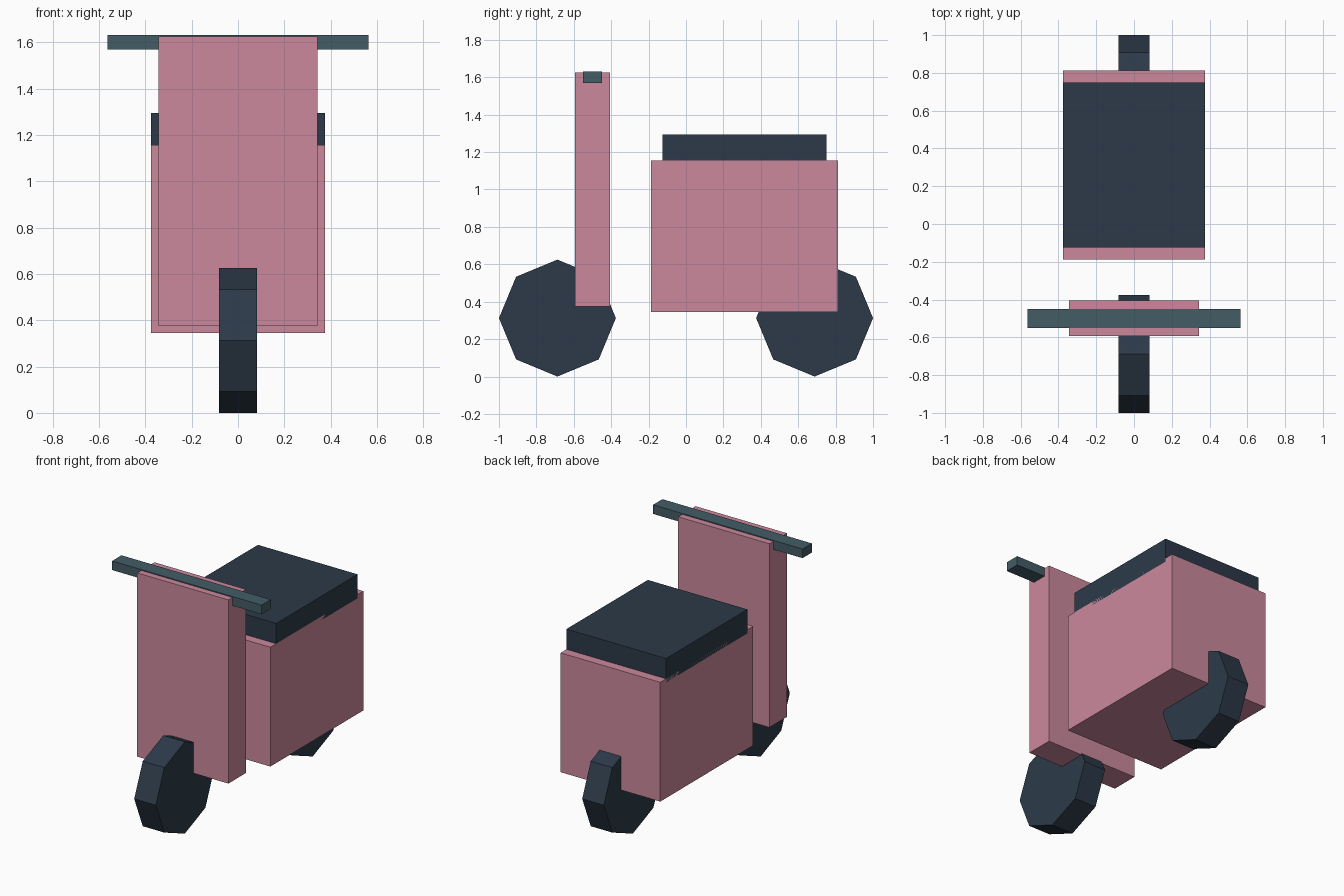
import bpy
from math import pi

if "Cube" in bpy.data.objects:
    bpy.data.objects.remove(bpy.data.objects["Cube"])


def material(name, rgb):
    m = bpy.data.materials.new(name)
    m.diffuse_color = (*rgb, 1)
    m.use_nodes = True
    m.node_tree.nodes["Principled BSDF"].inputs["Base Color"].default_value = m.diffuse_color
    return m


PINK = material("pink_paint", (0.60, 0.25, 0.34))
DARK = material("dark_rubber", (0.025, 0.042, 0.065))
TEAL = material("grey_teal", (0.056, 0.107, 0.130))


def finish(name, mat):
    ob = bpy.context.object
    ob.name = ob.data.name = name
    ob.data.materials.append(mat)
    bpy.ops.object.transform_apply(location=False, rotation=True, scale=True)
    return ob


def box(name, width, y, z, mat):
    """Box centred on x = 0, spanning the y and z ranges."""
    bpy.ops.mesh.primitive_cube_add(
        size=1, location=(0, (y[0] + y[1]) / 2, (z[0] + z[1]) / 2))
    bpy.context.object.scale = (width, y[1] - y[0], z[1] - z[0])
    return finish(name, mat)


def wheel(name, y):
    """Eight-sided wheel with its axle along x."""
    r = 0.3125
    bpy.ops.mesh.primitive_cylinder_add(
        vertices=8, radius=r, depth=0.1625,
        location=(0, y, r), rotation=(0, pi / 2, 0))
    return finish(name, DARK)


# Wheels
wheel("front_wheel", -0.6875)
wheel("rear_wheel", 0.6875)

# Rear body and seat
box("rear_body", 0.75, (-0.1875, 0.8125), (0.344, 1.156), PINK)
box("seat", 0.75, (-0.125, 0.75), (1.131, 1.294), DARK)

# Front shield and handlebar
box("front_shield", 0.6875, (-0.594, -0.406), (0.375, 1.625), PINK)
box("handlebar", 1.125, (-0.55, -0.45), (1.569, 1.631), TEAL)
